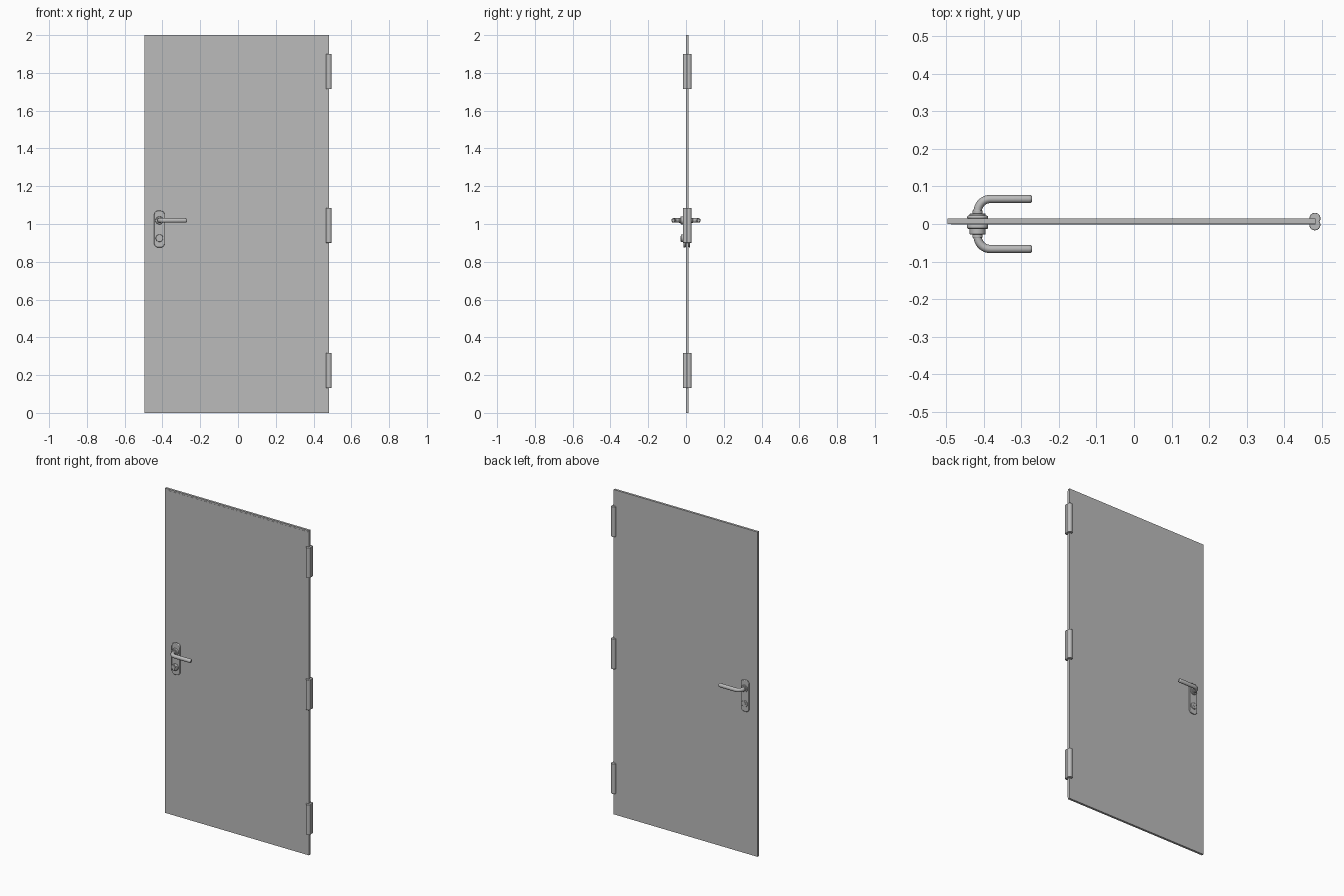
import bpy, bmesh, math
from mathutils import Matrix, Vector

if "Cube" in bpy.data.objects:
    bpy.data.objects.remove(bpy.data.objects["Cube"])

grey = bpy.data.materials.new("steel grey")
grey.diffuse_color = (0.5, 0.5, 0.5, 1)
grey.use_nodes = True
grey.node_tree.nodes["Principled BSDF"].inputs["Base Color"].default_value = grey.diffuse_color

DOOR_FRONT, DOOR_BACK = -0.001, 0.014
LOCK_X = -0.416


def finish(bm, name, smooth=True):
    bmesh.ops.recalc_face_normals(bm, faces=bm.faces)
    me = bpy.data.meshes.new(name)
    bm.to_mesh(me)
    bm.free()
    ob = bpy.data.objects.new(name, me)
    bpy.context.collection.objects.link(ob)
    me.materials.append(grey)
    if smooth:
        bpy.ops.object.select_all(action='DESELECT')
        ob.select_set(True)
        bpy.context.view_layer.objects.active = ob
        bpy.ops.object.shade_smooth_by_angle(angle=math.radians(35))
    return ob


def bevel_ob(ob, width, segments=2):
    m = ob.modifiers.new("soft edge", 'BEVEL')
    m.width, m.segments = width, segments
    m.limit_method, m.angle_limit = 'ANGLE', math.radians(50)


def cylinder(name, r, loc, length, axis='Z', r2=None, sides=32):
    bm = bmesh.new()
    mat = Matrix.Translation(loc)
    if axis == 'Y':
        mat = mat @ Matrix.Rotation(math.pi / 2, 4, 'X')
    bmesh.ops.create_cone(bm, cap_ends=True, segments=sides, radius1=r,
                          radius2=r if r2 is None else r2, depth=length, matrix=mat)
    return finish(bm, name)


def rounded_plate(name, cx, cz, w, h, r, y0, y1):
    bm = bmesh.new()
    vs = []
    for k, (sx, sz) in enumerate(((1, 1), (-1, 1), (-1, -1), (1, -1))):
        for i in range(9):
            a = math.pi / 2 * (k + i / 8)
            vs.append(bm.verts.new((cx + sx * (w / 2 - r) + r * math.cos(a), y0,
                                    cz + sz * (h / 2 - r) + r * math.sin(a))))
    f = bm.faces.new(vs)
    out = bmesh.ops.extrude_face_region(bm, geom=[f])
    bmesh.ops.translate(bm, vec=(0, y1 - y0, 0),
                        verts=[v for v in out['geom'] if isinstance(v, bmesh.types.BMVert)])
    return finish(bm, name)


def box(name, x0, x1, y0, y1, z0, z1):
    bm = bmesh.new()
    bmesh.ops.create_cube(bm, size=1)
    for v in bm.verts:
        v.co = Vector((x1 if v.co.x > 0 else x0, y1 if v.co.y > 0 else y0,
                       z1 if v.co.z > 0 else z0))
    return finish(bm, name, False)


# Door leaf with thin front face sheet
box("door_leaf", -0.496, 0.483, DOOR_FRONT + 0.001, DOOR_BACK, 0, 2)
box("front_sheet", -0.487, 0.483, DOOR_FRONT, DOOR_FRONT + 0.002, 0.01, 1.991)


# Lever swept along a bent path, with a slightly tapered round tip
def lever(name, s):
    bend, arm_y, tip_x, rad = 0.034, 0.0665, -0.271, 0.0110
    path = [(LOCK_X, 0.015, 1)]
    for i in range(9):
        a = math.pi / 2 * i / 8
        path.append((LOCK_X + bend * (1 - math.cos(a)),
                     arm_y - bend + bend * math.sin(a), 1))
    path += [(tip_x - 0.008, arm_y, 1), (tip_x - 0.003, arm_y, 0.9), (tip_x, arm_y, 0.62)]
    bm = bmesh.new()
    rings = []
    for i, (x, y, k) in enumerate(path):
        a, b = path[max(i - 1, 0)], path[min(i + 1, len(path) - 1)]
        t = Vector((b[0] - a[0], b[1] - a[1])).normalized()
        ring = []
        for j in range(20):
            u = 2 * math.pi * j / 20
            c, d = rad * k * math.cos(u), 1.1 * rad * k * math.sin(u)
            ring.append(bm.verts.new((x - t.y * c, s * (y + t.x * c), 1.019 + d)))
        rings.append(ring)
    for p, q in zip(rings, rings[1:]):
        for j in range(20):
            bm.faces.new((p[j], p[j - 1], q[j - 1], q[j]))
    bm.faces.new(rings[0])
    bm.faces.new(rings[-1])
    return finish(bm, name)


# Lock furniture on both sides
for side, s, face in (("front", -1, DOOR_FRONT), ("back", 1, DOOR_BACK)):
    outer = 0.013 if s < 0 else 0.022
    plate = rounded_plate(side + "_lock_plate", LOCK_X, 0.973, 0.056, 0.195, 0.022,
                          face, s * outer)
    bevel_ob(plate, 0.003)
    lo, hi = outer - 0.002, 0.028
    collar = cylinder(side + "_lever_collar", 0.021, (LOCK_X, s * (lo + hi) / 2, 1.019),
                      hi - lo, 'Y')
    bevel_ob(collar, 0.002)
    neck = cylinder(side + "_lever_neck", 0.0135, (LOCK_X, s * 0.031, 1.019), 0.010, 'Y')
    bevel_ob(neck, 0.001)
    rose = cylinder(side + "_key_rose", 0.020, (LOCK_X, s * (lo + 0.0265) / 2, 0.925),
                    0.0265 - lo, 'Y')
    bevel_ob(rose, 0.002)
    cylinder(side + "_key_barrel", 0.0085, (LOCK_X, s * 0.027, 0.929), 0.004, 'Y')
    rounded_plate(side + "_key_barrel_tail", LOCK_X, 0.918, 0.009, 0.020, 0.0044,
                  s * 0.025, s * 0.0282)
    lever(side + "_lever", s)

# Three hinges, each with a knuckle on both faces of the door
for name, zc in (("bottom", 0.225), ("middle", 0.993), ("top", 1.807)):
    for side, y in (("front", -0.002), ("back", 0.015)):
        k = cylinder(f"{name}_hinge_{side}_knuckle", 0.0148, (0.4812, y, zc), 0.186)
        bevel_ob(k, 0.0015)
